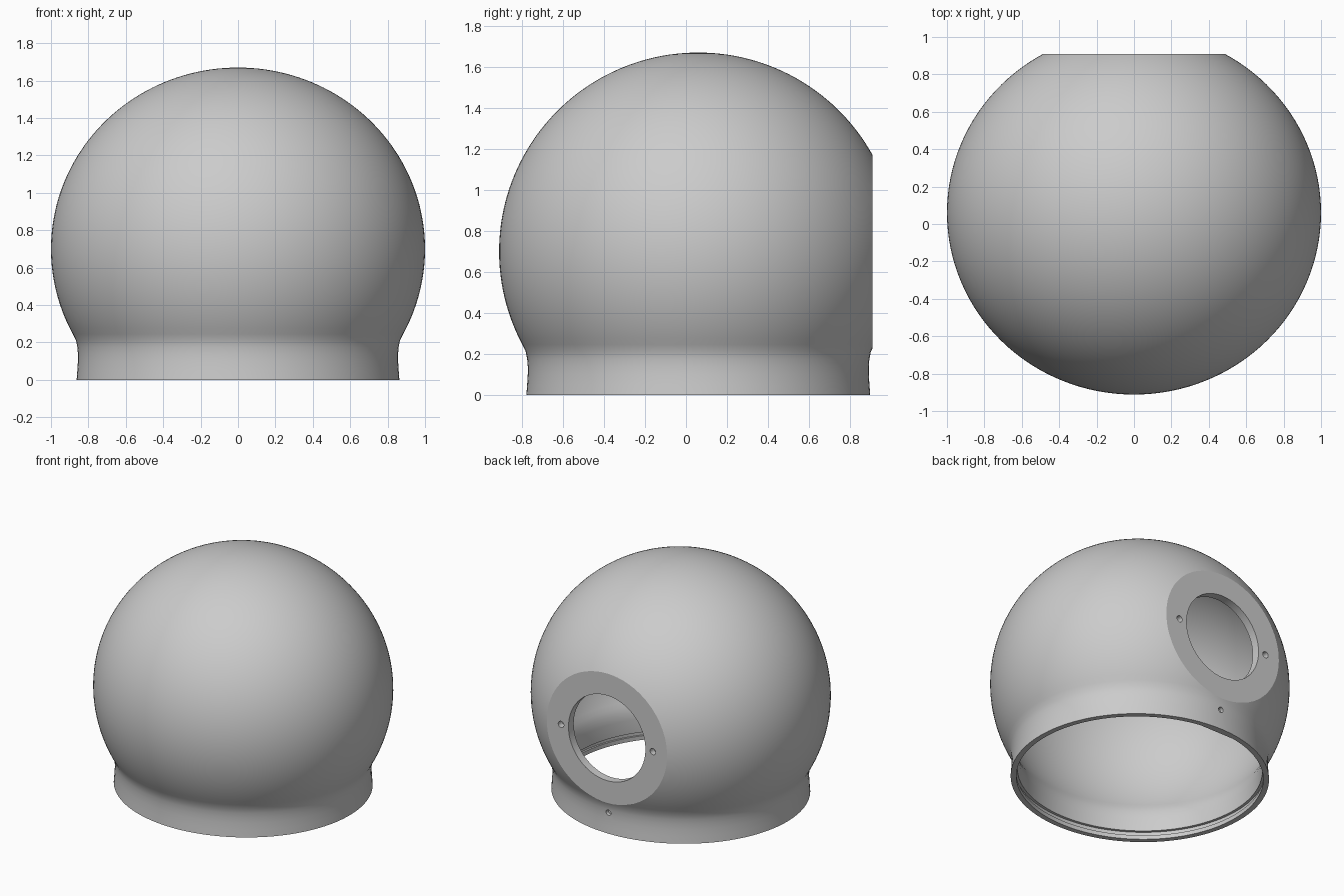
import bpy, bmesh, math
from mathutils import Matrix, Vector

if "Cube" in bpy.data.objects:
    bpy.data.objects.remove(bpy.data.objects["Cube"], do_unlink=True)

CENTRE_Y, CENTRE_Z = 0.06, 0.70     # centre of the globe
DEPTH = 0.972                       # globe is slightly squashed front to back
PAD_Y = 0.91                        # flat face at the back
SEGMENTS = 128

grey = bpy.data.materials.new("plain grey")
grey.use_nodes = True
colour = (0.6, 0.6, 0.6, 1)
grey.diffuse_color = colour
grey.node_tree.nodes["Principled BSDF"].inputs["Base Color"].default_value = colour


def finish(name, bm):
    bmesh.ops.recalc_face_normals(bm, faces=bm.faces)
    mesh = bpy.data.meshes.new(name)
    bm.to_mesh(mesh)
    bm.free()
    mesh.materials.append(grey)
    obj = bpy.data.objects.new(name, mesh)
    bpy.context.collection.objects.link(obj)
    return obj


def globe_arc(radius, height, start_z, steps=56):
    """Globe outline from start_z up to the pole."""
    a0 = math.asin((start_z - CENTRE_Z) / height)
    angles = [a0 + (math.pi / 2 - a0) * i / steps for i in range(steps)]
    arc = [(radius * math.cos(a), CENTRE_Z + height * math.sin(a)) for a in angles]
    return arc + [(0, CENTRE_Z + height)]


def flattened_lathe(name, profile, flat_y):
    """Turn a profile into a solid and slice its back off flat."""
    bm = bmesh.new()
    points = [(0, profile[0][1])] + profile
    verts = [bm.verts.new((r, 0, z)) for r, z in points]
    edges = [bm.edges.new(pair) for pair in zip(verts, verts[1:])]
    bmesh.ops.spin(bm, geom=verts + edges, cent=(0, 0, 0), axis=(0, 0, 1),
                   angle=math.tau, steps=SEGMENTS)
    bmesh.ops.remove_doubles(bm, verts=bm.verts, dist=0.0005)
    bmesh.ops.transform(bm, verts=bm.verts, matrix=Matrix.Translation(
        (0, CENTRE_Y, 0)) @ Matrix.Diagonal((1, DEPTH, 1, 1)))
    cut = bmesh.ops.bisect_plane(bm, geom=bm.verts[:] + bm.edges[:] + bm.faces[:],
                                 plane_co=(0, flat_y, 0), plane_no=(0, 1, 0),
                                 clear_outer=True)
    rim = [e for e in cut["geom_cut"] if isinstance(e, bmesh.types.BMEdge)]
    bmesh.ops.holes_fill(bm, edges=rim, sides=0)
    return finish(name, bm)


def drill(name, x, z, radius, y_from, y_to, segments):
    bm = bmesh.new()
    place = Matrix.Translation((x, (y_from + y_to) / 2, z)) @ Matrix.Rotation(math.pi / 2, 4, "X")
    bmesh.ops.create_cone(bm, cap_ends=True, segments=segments, radius1=radius,
                          radius2=radius, depth=y_to - y_from, matrix=place)
    return finish(name, bm)


# Outer shell: collar flowing into the globe
collar = [(0.863, 0), (0.859, 0.05), (0.856, 0.1), (0.856, 0.14),
          (0.859, 0.175), (0.866, 0.21)]
shell = flattened_lathe("globe_shell", collar + globe_arc(1.0, 0.97, 0.245), PAD_Y)

# Hollow: lipped rim, groove, then the inside of the globe
throat = [(0.825, -0.02), (0.825, 0.03), (0.838, 0.03), (0.838, 0.06),
          (0.818, 0.06), (0.818, 0.16), (0.826, 0.21)]
cutters = [flattened_lathe("hollow_cutter", throat + globe_arc(0.96, 0.93, 0.25), PAD_Y - 0.06)]

# Round opening in the back pad, and three screw holes
cutters.append(drill("opening_cutter", 0, CENTRE_Z, 0.31, 0.6, 1.1, 96))
for side in (-1, 1):
    cutters.append(drill("pad_screw_cutter", side * 0.37, CENTRE_Z, 0.023, PAD_Y - 0.045, 1.1, 24))
cutters.append(drill("collar_screw_cutter", 0, 0.15, 0.02, 0.865, 1.1, 24))

bpy.context.view_layer.objects.active = shell
shell.select_set(True)
for cutter in cutters:
    cutter.hide_render = True
    mod = shell.modifiers.new("cut", "BOOLEAN")
    mod.operation = "DIFFERENCE"
    mod.solver = "EXACT"
    mod.object = cutter
    bpy.ops.object.modifier_apply(modifier=mod.name)
    bpy.data.objects.remove(cutter, do_unlink=True)

bpy.ops.object.shade_smooth_by_angle(angle=math.radians(25))
